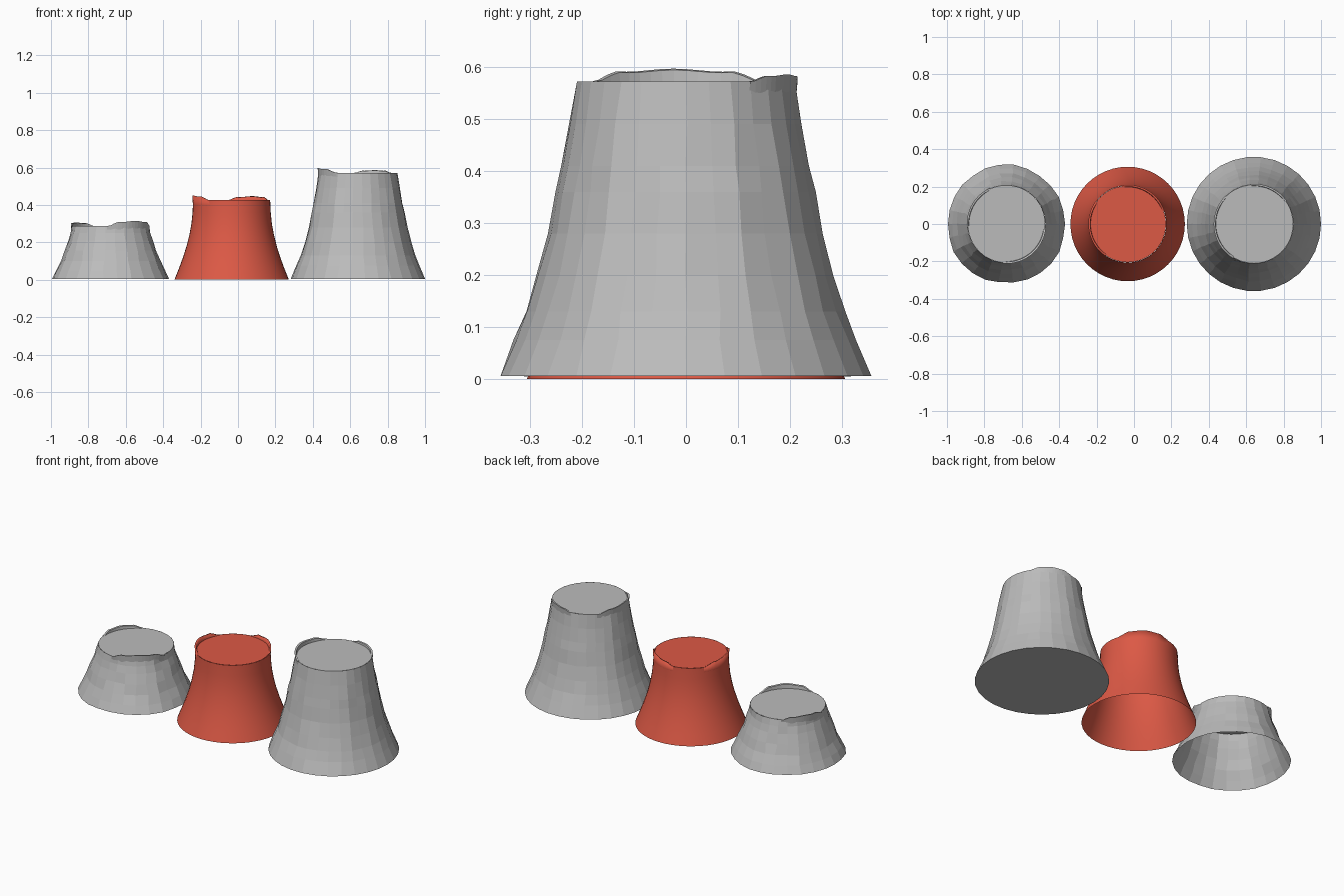
import bpy, bmesh, math, random

if "Cube" in bpy.data.objects:
    bpy.data.objects.remove(bpy.data.objects["Cube"])


def material(name, rgb):
    m = bpy.data.materials.new(name)
    m.diffuse_color = (*rgb, 1)
    m.use_nodes = True
    m.node_tree.nodes["Principled BSDF"].inputs["Base Color"].default_value = m.diffuse_color
    return m


GREY = material("stone grey", (0.5, 0.5, 0.5))
RED = material("warm red", (0.72, 0.10, 0.06))


def lift(angle, bumps):
    """Height of the ragged bark rim above the cut face at an angle in degrees."""
    h = 0
    for start, end, height in bumps:
        t = ((angle - start) % 360) / (end - start)
        if 0 < t < 1:
            h = max(h, height * min(1, 4 * math.sin(math.pi * t) ** 2)
                    * (0.88 + 0.12 * math.cos(4 * math.pi * t)))
    return h


def finish(name, bm, mat, cx, smooth=False):
    mesh = bpy.data.meshes.new(name)
    bm.to_mesh(mesh)
    bm.free()
    ob = bpy.data.objects.new(name, mesh)
    ob.location.x = cx
    bpy.context.collection.objects.link(ob)
    mesh.materials.append(mat)
    if smooth:
        for p in mesh.polygons:
            p.use_smooth = True


def stump(name, mat, cx, profile, sides, bumps, wobble, smooth, closed, seed):
    rng = random.Random(seed)
    # flared bark wall, jittered ring by ring, ragged at the top
    bm = bmesh.new()
    rings = []
    groove = [rng.uniform(-1, 1) for _ in range(sides)]
    top = profile[-1][1]
    for k, (r, z) in enumerate(profile):
        ring = []
        for i in range(sides):
            a = 2 * math.pi * i / sides
            edge = k in (0, len(profile) - 1)
            j = 0 if edge else wobble * (0.6 * groove[i] + 0.4 * rng.uniform(-1, 1))
            if k == 0 and not closed:
                j = wobble * 0.6 * groove[i]
            da = 0 if edge else wobble * 2 * rng.uniform(-1, 1)
            ring.append(bm.verts.new(((r + j) * math.cos(a + da),
                                      (r + j) * math.sin(a + da), z)))
        rings.append(ring)
    for lo, hi in zip(rings, rings[1:]):
        for i in range(sides):
            n = (i + 1) % sides
            bm.faces.new((lo[i], lo[n], hi[n], hi[i]))
    if closed:
        bm.faces.new(rings[0][::-1])
    finish(name + "_bark", bm, mat, cx, smooth)

    # thin bark lips standing above the cut face
    bm = bmesh.new()
    r = profile[-1][0]
    for start, end, height in bumps:
        strip = []
        steps = 16
        for s in range(steps + 1):
            deg = start + (end - start) * s / steps
            a = math.radians(deg)
            h = lift(deg, bumps)
            c, d = math.cos(a), math.sin(a)
            strip.append([bm.verts.new((q * c, q * d, z)) for q, z in
                          ((r + 0.001, top - 0.03), (r + 0.004, top + h),
                           (r - 0.006, top + h * 0.9), (r - 0.008, top - 0.002))])
        for p, q in zip(strip, strip[1:]):
            for i in range(3):
                bm.faces.new((p[i], q[i], q[i + 1], p[i + 1]))
    finish(name + "_rim", bm, mat, cx, smooth)

    # round cut face
    bm = bmesh.new()
    bmesh.ops.create_circle(bm, cap_ends=True, segments=48, radius=r - 0.001)
    for v in bm.verts:
        v.co.z = top
    finish(name + "_cut_face", bm, mat, cx)


stump("short_stump", GREY, -0.682,
      [(0.316, 0.004), (0.294, 0.05), (0.27, 0.10), (0.248, 0.155),
       (0.228, 0.21), (0.215, 0.25), (0.208, 0.287)],
      26, [(115, 185, 0.02), (-95, -8, 0.028)], 0.008, False, False, 4)
stump("middle_stump", RED, -0.034,
      [(0.306, 0), (0.282, 0.06), (0.26, 0.12), (0.241, 0.18),
       (0.226, 0.24), (0.215, 0.30), (0.209, 0.36), (0.206, 0.425)],
      48, [(20, 97, 0.022), (145, 235, 0.026)], 0.0, True, False, 1)
stump("tall_stump", GREY, 0.641,
      [(0.359, 0.005), (0.33, 0.075), (0.308, 0.13), (0.286, 0.20),
       (0.265, 0.28), (0.25, 0.36), (0.24, 0.41), (0.225, 0.49), (0.211, 0.572)],
      30, [(35, 95, 0.014), (135, 238, 0.025)], 0.006, False, True, 7)
